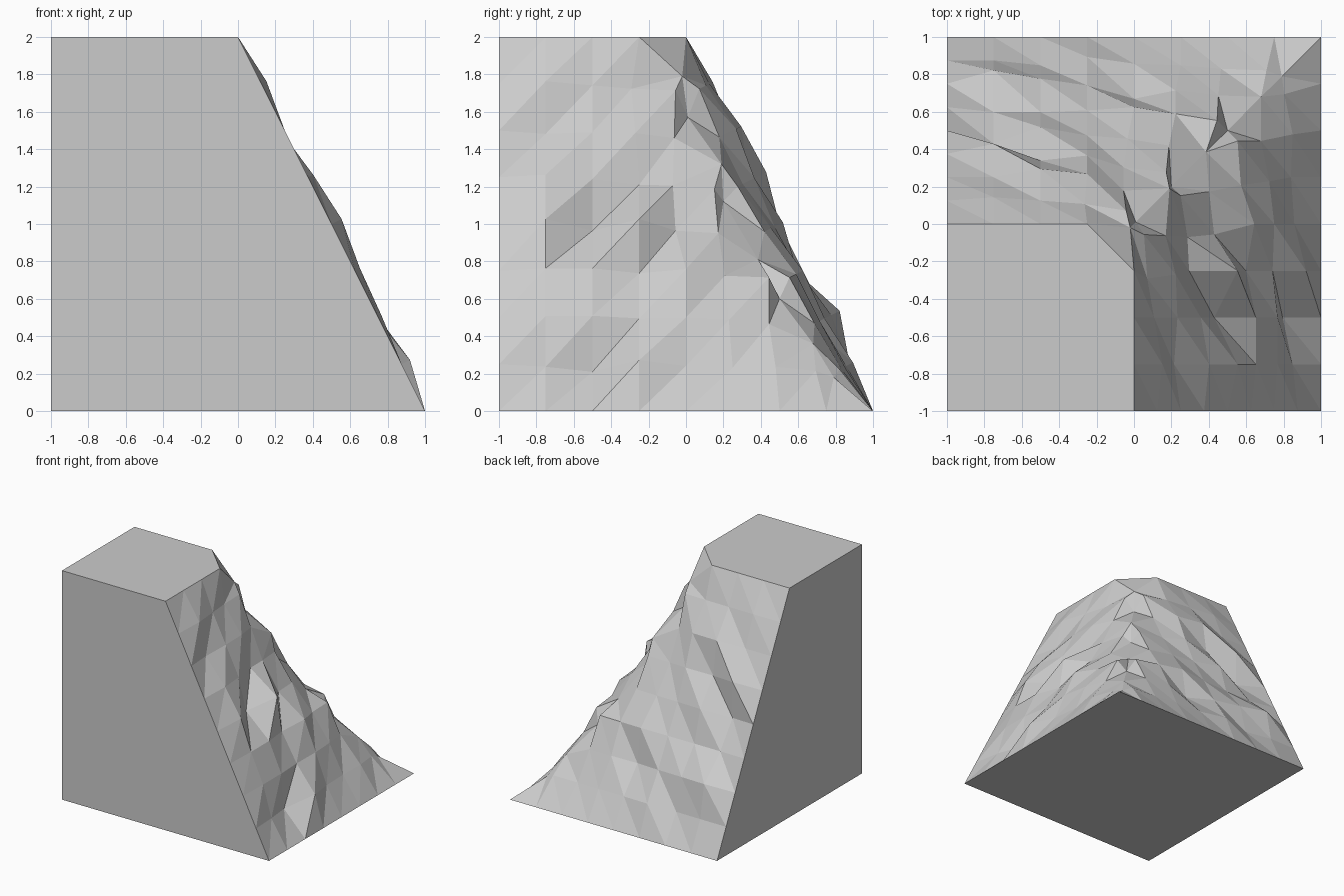
import bpy
import bmesh

cube = bpy.data.objects.get("Cube")
if cube:
    bpy.data.objects.remove(cube)

# Rock bumps along the slope normal in hundredths, one row per height, top down
RIGHT = [[], [3, -2, -6, -8], [-4, -2, -3, -9], [3, -2, -9, -10, -14],
         [6, -8, 6, -8, -11], [3, 3, -3, 2, -6, -8],
         [2, 2, -1, 0, -3, -8], [-3, -9, 5, -2, -4, -3, -8], []]
BACK = [[], [2, 0, -2, -6], [0, 5, 2, -8], [6, -4, -1, -8, -11],
        [-8, 2, -3, -5, -9], [-3, -3, -2, 0, -4, -8],
        [8, 3, -1, -9, -4, -7], [0, -3, 2, -2, -3, -5, -6], []]
# Worn corner ridge: shared x and y, then z
RIDGE = [(-.02, 1.79), (.01, 1.57), (.19, 1.32), (.2, 1.12), (.385, .81),
         (.5, .6), (.68, .36), (.79, .18), (1, 0)]
STEP = .25
ROWS = len(RIDGE)

bm = bmesh.new()


def slope_row(k, bumps, ridge, mirrored):
    """Vertices of one height level, from the outer wall to the ridge."""
    reach, z = k * STEP / 2, 2 - k * STEP
    verts, coords = [], []
    y, j = -1.0, 0
    while y < reach - .1:
        d = bumps[j - 1] / 100 if 0 < j <= len(bumps) else 0
        slide = min(d, 0) * .7 if j >= len(bumps) - 1 else 0
        p = (reach + .894 * d, y + slide, z + .447 * d)
        if mirrored:
            p = (p[1], p[0], p[2])
        verts.append(bm.verts.new(p))
        coords.append(y)
        y += STEP
        j += 1
    return verts + [ridge], coords + [reach]


def stitch(upper, lower, mirrored):
    """Fill the band between two levels with triangles."""
    (a, ya), (b, yb) = upper, lower
    i = j = 0
    while i < len(a) - 1 or j < len(b) - 1:
        go_up = j == len(b) - 1 or (i < len(a) - 1 and ya[i + 1] <= yb[j + 1] + .01)
        if go_up:
            tri = [a[i], b[j], a[i + 1]]
            i += 1
        else:
            tri = [a[i], b[j], b[j + 1]]
            j += 1
        bm.faces.new(tri[::-1] if mirrored else tri)


# Rocky slopes on the left and back, meeting at the ridge
ridge = [bm.verts.new((c, c, z)) for c, z in RIDGE]
sides = []
for table, mirrored in ((RIGHT, False), (BACK, True)):
    rows = [slope_row(k, table[k], ridge[k], mirrored) for k in range(ROWS)]
    for upper, lower in zip(rows, rows[1:]):
        stitch(upper, lower, mirrored)
    sides.append([r[0] for r in rows])
right, back = sides

# Flat top with its chipped corner
top_corner = bm.verts.new((-1, -1, 2))
base_corner = bm.verts.new((-1, -1, 0))
bm.faces.new([top_corner] + right[0][:-1] + back[0][-2::-1])
bm.faces.new([right[0][-2], ridge[0], back[0][-2]])

# Plain cut walls and underside
bm.faces.new([top_corner, base_corner] + [r[0] for r in reversed(right)])
bm.faces.new([base_corner, top_corner] + [r[0] for r in back])
bm.faces.new([base_corner] + back[-1] + right[-1][-2::-1])
bmesh.ops.recalc_face_normals(bm, faces=bm.faces)

mesh = bpy.data.meshes.new("cliff_corner")
bm.to_mesh(mesh)
bm.free()
cliff = bpy.data.objects.new("cliff_corner", mesh)
bpy.context.collection.objects.link(cliff)

# Stone colour
stone = bpy.data.materials.new("grey_stone")
stone.use_nodes = True
colour = (.6, .6, .6, 1)
stone.diffuse_color = colour
stone.node_tree.nodes["Principled BSDF"].inputs["Base Color"].default_value = colour
mesh.materials.append(stone)
